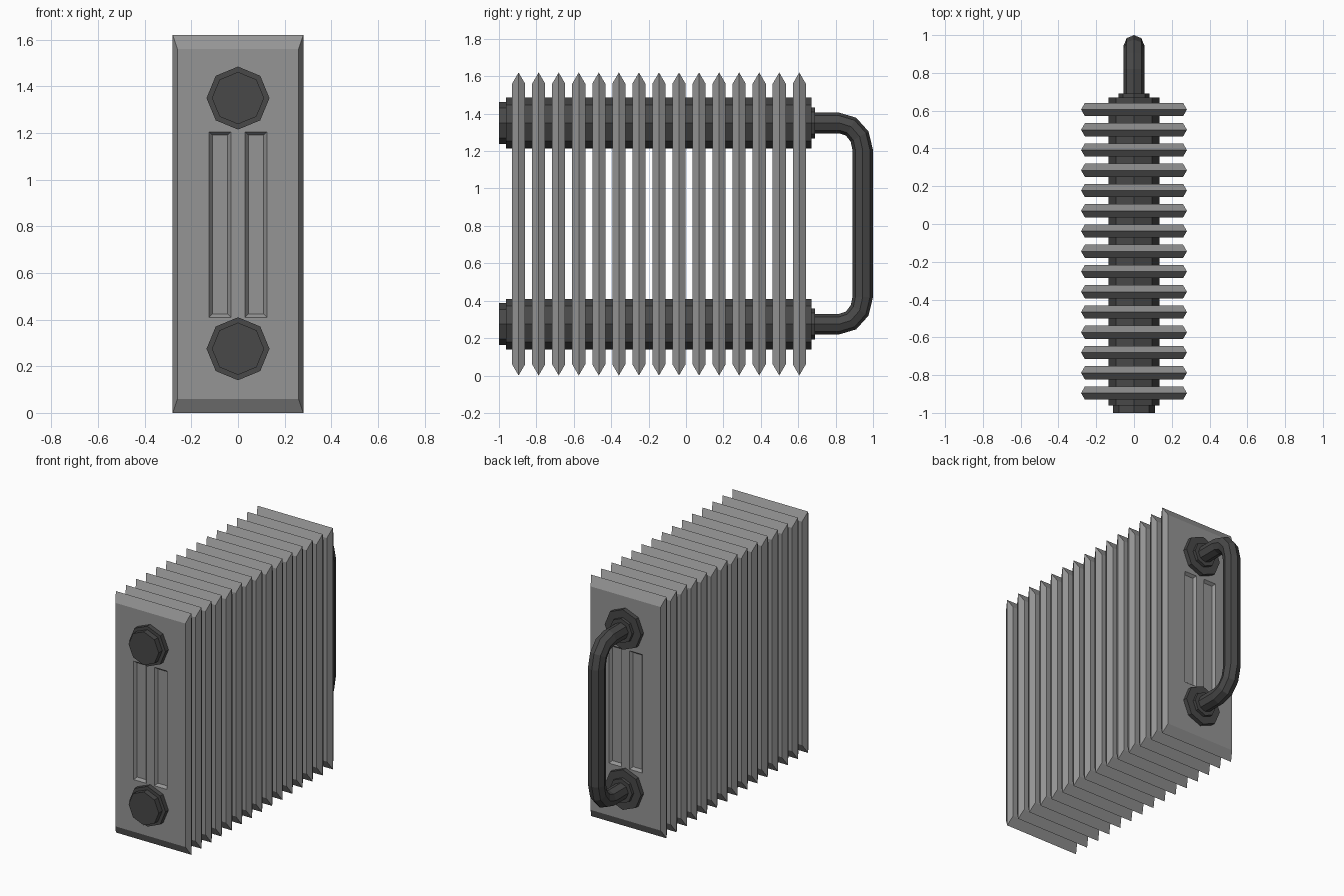
import bpy, bmesh, math
from mathutils import Vector, Matrix

if "Cube" in bpy.data.objects:
    bpy.data.objects.remove(bpy.data.objects["Cube"])

PIPE_Z = (0.275, 1.35)
MID_Z = sum(PIPE_Z) / 2


def material(name, v):
    m = bpy.data.materials.new(name)
    m.diffuse_color = (v, v, v, 1)
    m.use_nodes = True
    m.node_tree.nodes["Principled BSDF"].inputs["Base Color"].default_value = m.diffuse_color
    return m


light = material("fin_grey", 0.30)
dark = material("pipe_dark_grey", 0.065)


def finish(name, bm, mat):
    bmesh.ops.recalc_face_normals(bm, faces=bm.faces)
    me = bpy.data.meshes.new(name)
    bm.to_mesh(me)
    bm.free()
    me.materials.append(mat)
    ob = bpy.data.objects.new(name, me)
    bpy.context.collection.objects.link(ob)
    return ob


def stack(bm, rings):
    """Join rings of points into a closed tube with end caps."""
    vs = [[bm.verts.new(p) for p in ring] for ring in rings]
    n = len(vs[0])
    for a, b in zip(vs, vs[1:]):
        for i in range(n):
            j = (i + 1) % n
            bm.faces.new((a[i], a[j], b[j], b[i]))
    bm.faces.new(vs[0])
    bm.faces.new(vs[-1])


def octagon(center, normal, r):
    x = Vector((1, 0, 0))
    return [Vector(center) + r * (math.cos(a) * x + math.sin(a) * normal)
            for a in (k * math.pi / 4 for k in range(8))]


# fins: one half plate with two recessed grooves, mirrored and repeated
xs = (-0.26, -0.124, -0.03, 0.03, 0.124, 0.26)
zs = (0.06, 0.41, 1.205, 1.56)
bm = bmesh.new()
grid = [[bm.verts.new((x, -0.035, z)) for x in xs] for z in zs]
grooves = []
for r in range(3):
    for c in range(5):
        f = bm.faces.new((grid[r][c], grid[r][c + 1], grid[r + 1][c + 1], grid[r + 1][c]))
        if r == 1 and c in (1, 3):
            grooves.append(f)
# bevelled rim out to the middle plane
rim = [e for e in bm.edges if e.is_boundary]
new = bmesh.ops.extrude_edge_only(bm, edges=rim)["geom"]
for v in new:
    if isinstance(v, bmesh.types.BMVert):
        v.co = (v.co.x * 0.28 / 0.26, 0, 0.81 + (v.co.z - 0.81) * 0.81 / 0.75)
# sloping groove walls
bm.normal_update()
for f in grooves:
    bmesh.ops.inset_individual(bm, faces=[f], thickness=0.014, use_even_offset=True)
    bmesh.ops.translate(bm, verts=f.verts, vec=(0, 0.018, 0))
fins = finish("fins", bm, light)
fins.location.y = -0.895
mirror = fins.modifiers.new("mirror", "MIRROR")
mirror.use_axis = (False, True, False)
array = fins.modifiers.new("array", "ARRAY")
array.count = 15
array.use_relative_offset = False
array.use_constant_offset = True
array.constant_offset_displace = (0, 0.1072, 0)

# octagonal header pipes with a front cap and a back collar
profile = ((-1.0, 0.112), (-0.962, 0.112), (-0.962, 0.135),
           (0.67, 0.135), (0.67, 0.082), (0.69, 0.082))
for name, z in zip(("lower_pipe", "upper_pipe"), PIPE_Z):
    bm = bmesh.new()
    stack(bm, [octagon((0, y, z), Vector((0, 0, 1)), r) for y, r in profile])
    finish(name, bm, dark)

# bent connecting tube at the back
half = (PIPE_Z[1] - PIPE_Z[0]) / 2
upper = [(0.68, half, 90)]
for deg in (90, 60, 30, 0):
    a = math.radians(deg)
    upper.append((0.82 + 0.125 * math.cos(a), half - 0.145 + 0.145 * math.sin(a), deg))
path = upper + [(y, -z, -deg) for y, z, deg in reversed(upper)]
bm = bmesh.new()
stack(bm, [octagon((0, y, MID_Z + z),
                   Vector((0, math.cos(math.radians(d)), math.sin(math.radians(d)))), 0.055)
           for y, z, d in path])
finish("connecting_tube", bm, dark)
